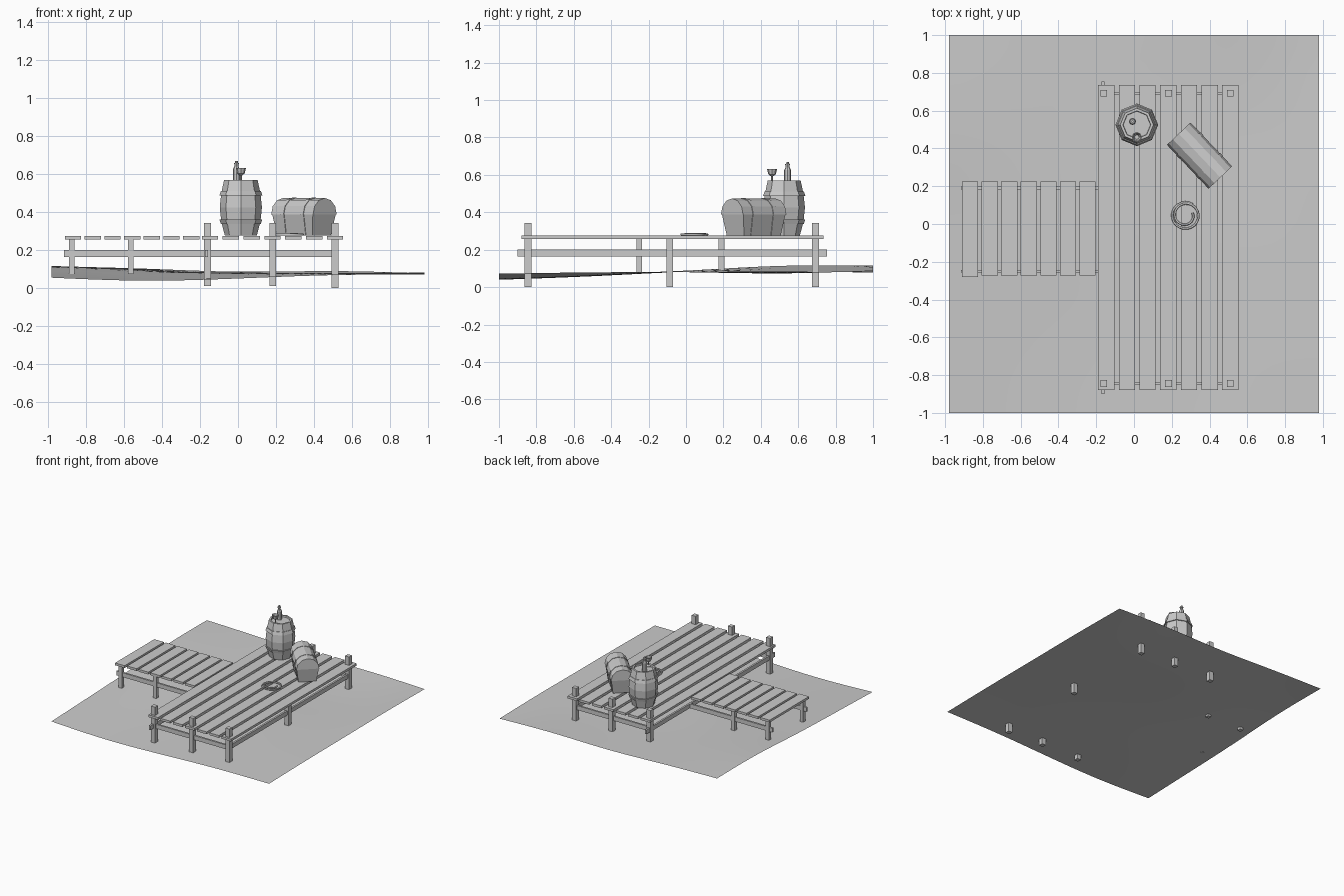
import bpy, bmesh, math
from mathutils import Matrix, Vector

cube = bpy.data.objects.get("Cube")
if cube:
    bpy.data.objects.remove(cube, do_unlink=True)

GREY = (0.6, 0.6, 0.6, 1)
mat = bpy.data.materials.new("plain_grey")
mat.use_nodes = True
mat.diffuse_color = GREY
mat.node_tree.nodes["Principled BSDF"].inputs["Base Color"].default_value = GREY


def finish(name, bm, smooth=False):
    bmesh.ops.recalc_face_normals(bm, faces=bm.faces)
    mesh = bpy.data.meshes.new(name)
    bm.to_mesh(mesh)
    bm.free()
    mesh.materials.append(mat)
    for p in mesh.polygons:
        p.use_smooth = smooth
    obj = bpy.data.objects.new(name, mesh)
    bpy.context.collection.objects.link(obj)
    return obj


def box(name, x, y, z):
    """Box given as (min, max) on each axis."""
    bm = bmesh.new()
    bmesh.ops.create_cube(bm, size=1)
    for v in bm.verts:
        v.co = [r[0] if c < 0 else r[1] for c, r in zip(v.co, (x, y, z))]
    return finish(name, bm)


def around(c, width):
    return (c - width / 2, c + width / 2)


def lathe(name, profile, sides, centre):
    """Turn a (radius, height) profile around z, closing both ends."""
    bm = bmesh.new()
    rings = []
    for r, z in profile:
        rings.append([bm.verts.new((centre[0] + r * math.cos(a), centre[1] + r * math.sin(a), z))
                      for a in (math.tau * i / sides for i in range(sides))])
    for low, high in zip(rings, rings[1:]):
        for i in range(sides):
            j = (i + 1) % sides
            bm.faces.new((low[i], low[j], high[j], high[i]))
    bm.faces.new(rings[0])
    bm.faces.new(rings[-1])
    return finish(name, bm)


# Uneven ground sheet: coarse height rows from front to back, then smoothed
HEIGHTS = [
    (.055, .033, .05, .072, .072),
    (.07, .05, .068, .08, .08),
    (.085, .085, .088, .083, .08),
    (.12, .10, .072, .062, .085),
    (.115, .105, .08, .095, .078),
]
bm = bmesh.new()
grid = [[bm.verts.new((.98 * (i / 2 - 1), j / 2 - 1, h)) for i, h in enumerate(row)]
        for j, row in enumerate(HEIGHTS)]
for j in range(4):
    for i in range(4):
        bm.faces.new((grid[j][i], grid[j][i + 1], grid[j + 1][i + 1], grid[j + 1][i]))
ground = finish("ground", bm, smooth=True)
sub = ground.modifiers.new("smooth", "SUBSURF")
sub.levels = sub.render_levels = 3
sub.boundary_smooth = "PRESERVE_CORNERS"

# Deck planks
DECK = (.256, .275)
for i in range(7):
    box("main_plank", around(-.147 + .1095 * i, .086), (-.88, .735), DECK)
    front = -.28 if i == 0 else -.272
    box("side_plank", around(-.868 + .1037 * i, .086), (front, .225), DECK)

# Posts of the main deck
for x in (-.16, .183, .51):
    for y in (-.845, .692):
        box("main_post", around(x, .036), around(y, .036), (0 if x > .5 else .012, .343))
box("middle_post", around(.51, .036), around(-.087, .036), (0, .258))

# Posts and beams of the side deck
BEAM = (.165, .2)
for y in (-.25, .19):
    for x in (-.875, -.565):
        box("side_post", around(x, .03), around(y, .03), (.075, .258))
    box("side_beam", (-.915, -.165), around(y, .015), BEAM)

# Beams of the main deck
for y in (-.845, .692):
    box("cross_beam", (-.16, .52), around(y, .015), BEAM)
box("long_beam", around(-.165, .015), (-.9, .755), BEAM)
box("long_beam", around(.51, .015), (-.85, .7), BEAM)

# Barrel with sunken top and two hoops
C = (.015, .525)
lathe("barrel", [(.084, .276), (.103, .35), (.111, .425), (.103, .5), (.088, .57),
                 (.074, .57), (.072, .558)], 8, C)
for z, lean in ((.35, .004), (.5, -.004)):
    lathe("barrel_hoop", [(.104 - lean, z - .012), (.109 - lean, z - .012),
                          (.109 + lean, z + .012), (.104 + lean, z + .012)], 8, C)

# Goblet and bottle on the barrel
lathe("goblet", [(.02, .558), (.02, .563), (.005, .568), (.005, .592), (.02, .603),
                 (.027, .632), (.022, .632), (.012, .607)], 8, (.015, .46))
lathe("bottle", [(.019, .558), (.019, .625), (.01, .642), (.01, .652), (.014, .653),
                 (.014, .659), (.007, .66), (.007, .67)], 8, (-.008, .543))


# Chest: section across the width, extruded along the length and turned
def section(grow, part):
    if part == "body":
        pts = [(-.067 - grow, .276), (.067 + grow, .276), (.083 + grow, .388), (-.083 - grow, .388)]
    else:
        pts = [((.086 + grow) * math.cos(a), .388 + (.086 + grow) * math.sin(a))
               for a in (math.pi * i / 6 for i in range(7))]
    return pts


def chest_part(name, part, start, end, grow=0, taper=0):
    bm = bmesh.new()
    ends = []
    for x, sign in ((start, 1), (end, -1)):
        ends.append([bm.verts.new((x + (sign * taper if z < .3 else 0), y, z))
                     for y, z in section(grow, part)])
    n = len(ends[0])
    for i in range(n):
        j = (i + 1) % n
        bm.faces.new((ends[0][i], ends[0][j], ends[1][j], ends[1][i]))
    for loop in ends:
        bm.faces.new(loop)
    bm.transform(Matrix.Translation((.347, .362, 0)) @ Matrix.Rotation(math.radians(-46.5), 4, "Z"))
    finish(name, bm)


chest_part("chest_body", "body", -.155, .155, taper=.02)
chest_part("chest_lid", "lid", -.16, .16)
for x in (-.075, .075):
    for part in ("body", "lid"):
        chest_part("chest_band", part, x - .012, x + .012, grow=.003)

# Coil of rope lying on the deck
curve = bpy.data.curves.new("rope_coil", "CURVE")
curve.dimensions = "3D"
curve.bevel_depth = .006
curve.bevel_resolution = 1
curve.use_fill_caps = True
spline = curve.splines.new("POLY")
STEPS = 40
spline.points.add(STEPS)
for i, p in enumerate(spline.points):
    t = i / STEPS
    a = math.tau * 1.9 * t + 1
    r = .07 - .03 * max(0, t - .45) / .55
    p.co = (.272 + r * math.cos(a), .045 + r * math.sin(a), .281 + .003 * t, 1)
curve.materials.append(mat)
rope = bpy.data.objects.new("rope_coil", curve)
bpy.context.collection.objects.link(rope)
